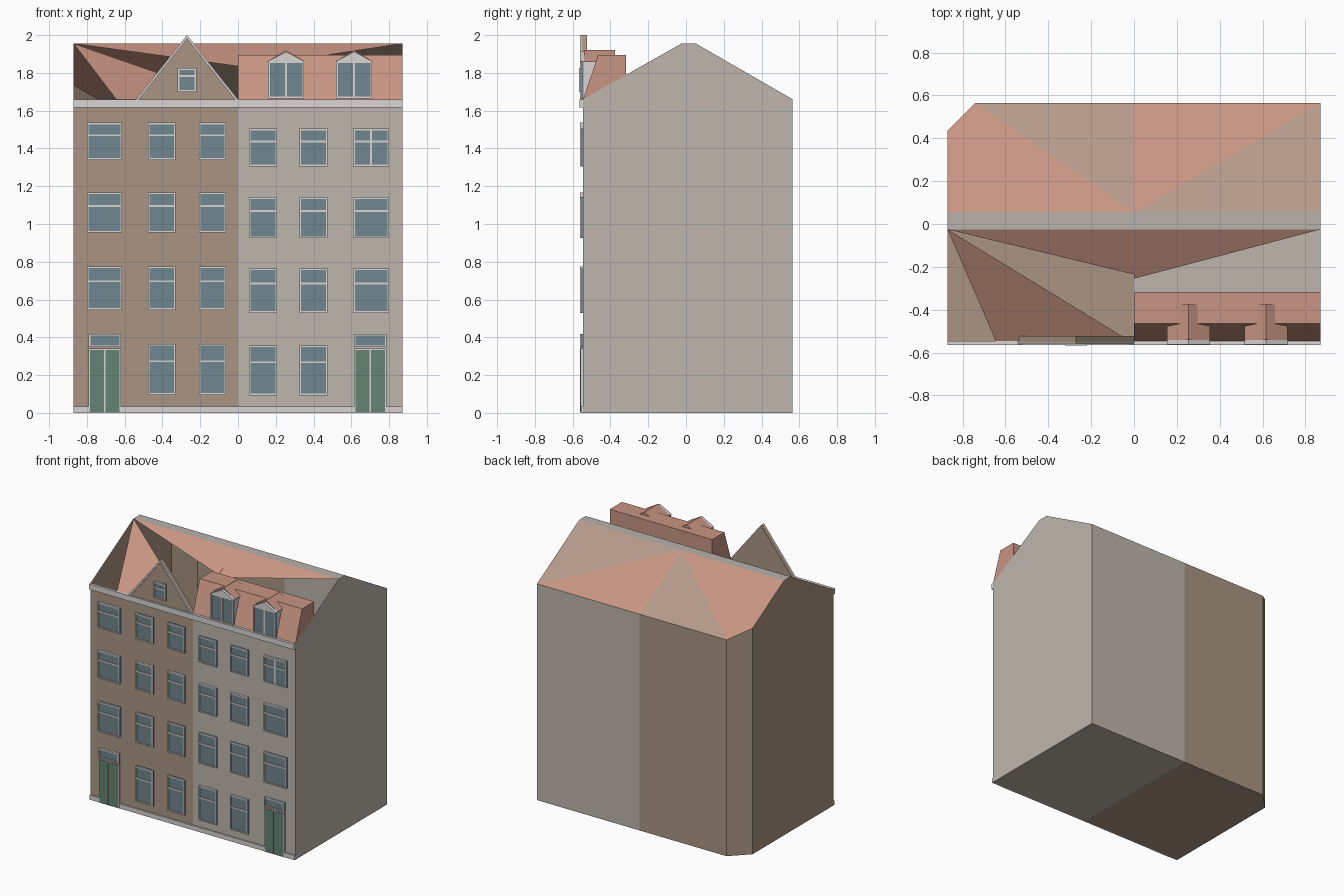
import bpy, bmesh
from mathutils import Matrix

old = bpy.data.objects.get("Cube")
if old:
    bpy.data.objects.remove(old, do_unlink=True)


def material(name, rgb):
    lin = [((c / 255 + 0.055) / 1.055) ** 2.4 for c in rgb] + [1]
    m = bpy.data.materials.new(name)
    m.use_nodes = True
    m.diffuse_color = lin
    m.node_tree.nodes["Principled BSDF"].inputs["Base Color"].default_value = lin
    return m


BROWN = material("brown plaster", (170, 149, 131))
GRAY = material("warm gray plaster", (190, 182, 172))
ROOF = material("red roof tile", (200, 149, 131))
TAN = material("faded roof tile", (181, 155, 139))
RIDGE = material("ridge gray", (184, 178, 172))
TRIM = material("light trim", (216, 213, 212))
GLASS = material("blue gray glass", (112, 134, 144))
DOOR = material("green door", (99, 132, 115))


def finish(name, bm, mats):
    me = bpy.data.meshes.new(name)
    bm.to_mesh(me)
    bm.free()
    for m in mats:
        me.materials.append(m)
    ob = bpy.data.objects.new(name, me)
    bpy.context.collection.objects.link(ob)
    return ob


def sheet(name, polys, mat):
    """Open surface made of separate flat polygons."""
    bm = bmesh.new()
    for p in polys:
        bm.faces.new([bm.verts.new(v) for v in p])
    bmesh.ops.remove_doubles(bm, verts=bm.verts, dist=0.0005)
    return finish(name, bm, [mat])


def prism(name, profile, a, b, mat, axis="y"):
    """Extrude a 2D profile from a to b along x or y."""
    place = (lambda p, t: (p[0], t, p[1])) if axis == "y" else (lambda p, t: (t, p[0], p[1]))
    bm = bmesh.new()
    ends = [[bm.verts.new(place(p, t)) for p in profile] for t in (a, b)]
    n = len(profile)
    for e in ends:
        bm.faces.new(e)
    for i in range(n):
        j = (i + 1) % n
        bm.faces.new((ends[0][i], ends[0][j], ends[1][j], ends[1][i]))
    bmesh.ops.recalc_face_normals(bm, faces=bm.faces)
    return finish(name, bm, [mat])


def boxes(name, parts, mats):
    """One object of several boxes: (x0, x1, y0, y1, z0, z1, material index)."""
    bm = bmesh.new()
    for x0, x1, y0, y1, z0, z1, k in parts:
        mid = Matrix.Translation(((x0 + x1) / 2, (y0 + y1) / 2, (z0 + z1) / 2))
        size = Matrix.Diagonal((x1 - x0, y1 - y0, z1 - z0, 1))
        done = bmesh.ops.create_cube(bm, size=1, matrix=mid @ size)
        for f in {f for v in done["verts"] for f in v.link_faces}:
            f.material_index = k
    return finish(name, bm, mats)


W, F, B = 0.87, -0.545, 0.565       # half width, front and back walls
EAVE, TOP = 1.66, 1.955             # eaves and ridge heights
RF, RB = -0.025, 0.053              # front and back edge of the flat ridge
CX, CY, CZ = -0.74, 0.435, 1.735    # cut rear corner


def wall(x0, y0, x1, y1, z0=EAVE, z1=EAVE):
    return [(x0, y0, 0), (x1, y1, 0), (x1, y1, z1), (x0, y0, z0)]


# Hollow house shells, open inside
sheet("brown_house_walls", [
    wall(-W, F, 0, F),
    wall(0, B, CX, B),
    wall(CX, B, -W, CY, EAVE, CZ),
    [(-W, CY, 0), (-W, F, 0), (-W, F, EAVE), (-W, RF, TOP), (-W, RB, TOP), (-W, CY, CZ)],
    [(-W, F, 0), (-W, CY, 0), (CX, B, 0), (0, B, 0), (0, F, 0)],
], BROWN)
sheet("gray_house_walls", [
    wall(0, F, W, F),
    wall(W, B, 0, B),
    [(W, F, 0), (W, B, 0), (W, B, EAVE), (W, RB, TOP), (W, RF, TOP), (W, F, EAVE)],
    [(0, F, 0), (0, B, 0), (W, B, 0), (W, F, 0)],
], GRAY)

# Roof surfaces, with the front slope partly open
sheet("ridge_strip", [[(-W, RF, TOP), (W, RF, TOP), (W, RB, TOP), (-W, RB, TOP)]], RIDGE)
sheet("front_roof_slopes", [
    [(-W, RF, TOP), (-0.645, F, EAVE), (-0.02, F, EAVE)],
    [(-W, RF, TOP), (0, -0.235, 1.835), (0, RF, TOP)],
    [(0, RF, TOP), (0, -0.255, 1.823), (W, RF, TOP)],
], ROOF)
sheet("back_roof_slopes", [
    [(0, RB, TOP), (CX, B, EAVE), (-W, CY, CZ), (-W, RB, TOP)],
    [(0, RB, TOP), (W, B, EAVE), (0, B, EAVE)],
], ROOF)
sheet("faded_roof_slopes", [
    [(0, RB, TOP), (0, B, EAVE), (CX, B, EAVE)],
    [(0, RB, TOP), (W, RB, TOP), (W, B, EAVE)],
], TAN)

# Steep attic storey on the gray house
prism("attic_storey", [(F, EAVE), (-0.465, 1.895), (-0.318, 1.895), (-0.318, 1.785)],
      0, W, ROOF, "x")

# Front gable on the brown house
GX = -0.27
prism("front_gable", [(GX - 0.27, EAVE), (GX + 0.27, EAVE), (GX, 2.0)], -0.552, -0.523, BROWN)
for side, s in (("right", -1), ("left", 1)):
    prism("gable_edge_" + side,
          [(GX + s * 0.27, EAVE), (GX, 2.0), (GX, 1.98), (GX + s * 0.254, EAVE)],
          -0.56, -0.55, TRIM)

# Cornice and plinth
boxes("cornice", [(-W, W, -0.565, F, 1.618, EAVE, 0)], [TRIM])
boxes("plinth", [(-W, W, -0.556, F, 0, 0.035, 0)], [TRIM])


def window(name, x0, x1, z0, z1, y=F, bar=True, mullion=False):
    t, yf, yb = 0.009, y - 0.017, y - 0.012
    parts = [(x0, x1, yb, y, z0, z1, 1),
             (x0, x0 + t, yf, y, z0, z1, 0), (x1 - t, x1, yf, y, z0, z1, 0),
             (x0, x1, yf, y, z0, z0 + t, 0), (x0, x1, yf, y, z1 - t, z1, 0)]
    if bar:
        zb = z0 + 0.66 * (z1 - z0)
        parts.append((x0, x1, yf, y, zb - 0.005, zb + 0.005, 0))
    if mullion:
        xm = (x0 + x1) / 2
        parts.append((xm - 0.005, xm + 0.005, yf, y, z0, z1, 0))
    boxes(name, parts, [TRIM, GLASS])


# Window grids: columns, rows, and the column taken by the door on the ground floor
facades = {
    "brown": ([(-0.8, -0.613), (-0.477, -0.33), (-0.207, -0.063)],
              [(0.095, 0.365), (0.545, 0.775), (0.955, 1.167), (1.34, 1.537)], 0),
    "gray": ([(0.058, 0.207), (0.325, 0.475), (0.61, 0.8)],
             [(0.093, 0.358), (0.53, 0.765), (0.925, 1.142), (1.305, 1.505)], 2),
}
for house, (cols, rows, door_col) in facades.items():
    for r, (z0, z1) in enumerate(rows):
        for c, (x0, x1) in enumerate(cols):
            if r == 0 and c == door_col:
                continue
            window(f"{house}_window_{r}_{c}", x0, x1, z0, z1,
                   mullion=(house == "gray" and r == 3 and c == 2))
window("gable_window", -0.32, -0.22, 1.7, 1.825, y=-0.55)

# Double doors with a transom light
for house, x in (("brown", -0.705), ("gray", 0.7)):
    boxes(house + "_door", [
        (x - 0.078, x - 0.004, -0.562, F, 0.004, 0.333, 1),
        (x + 0.004, x + 0.078, -0.562, F, 0.004, 0.333, 1),
        (x - 0.086, x + 0.086, -0.558, F, 0, 0.34, 0)], [TRIM, DOOR])
    window(house + "_transom", x - 0.086, x + 0.086, 0.348, 0.418, bar=False)

# Dormers on the attic storey
for side, x in (("right", 0.255), ("left", 0.615)):
    boxes(f"dormer_{side}_body", [(x - 0.092, x + 0.092, -0.543, -0.468, EAVE, 1.862, 0)], [TRIM])
    window(f"dormer_{side}_window", x - 0.095, x + 0.095, EAVE + 0.005, 1.862,
           y=-0.543, bar=False, mullion=True)
    prism(f"dormer_{side}_pediment", [(x - 0.1, 1.86), (x + 0.1, 1.86), (x, 1.912)],
          -0.562, -0.54, TRIM)
    prism(f"dormer_{side}_roof", [(x - 0.1, 1.86), (x + 0.1, 1.86), (x, 1.92)],
          -0.54, -0.375, ROOF)
